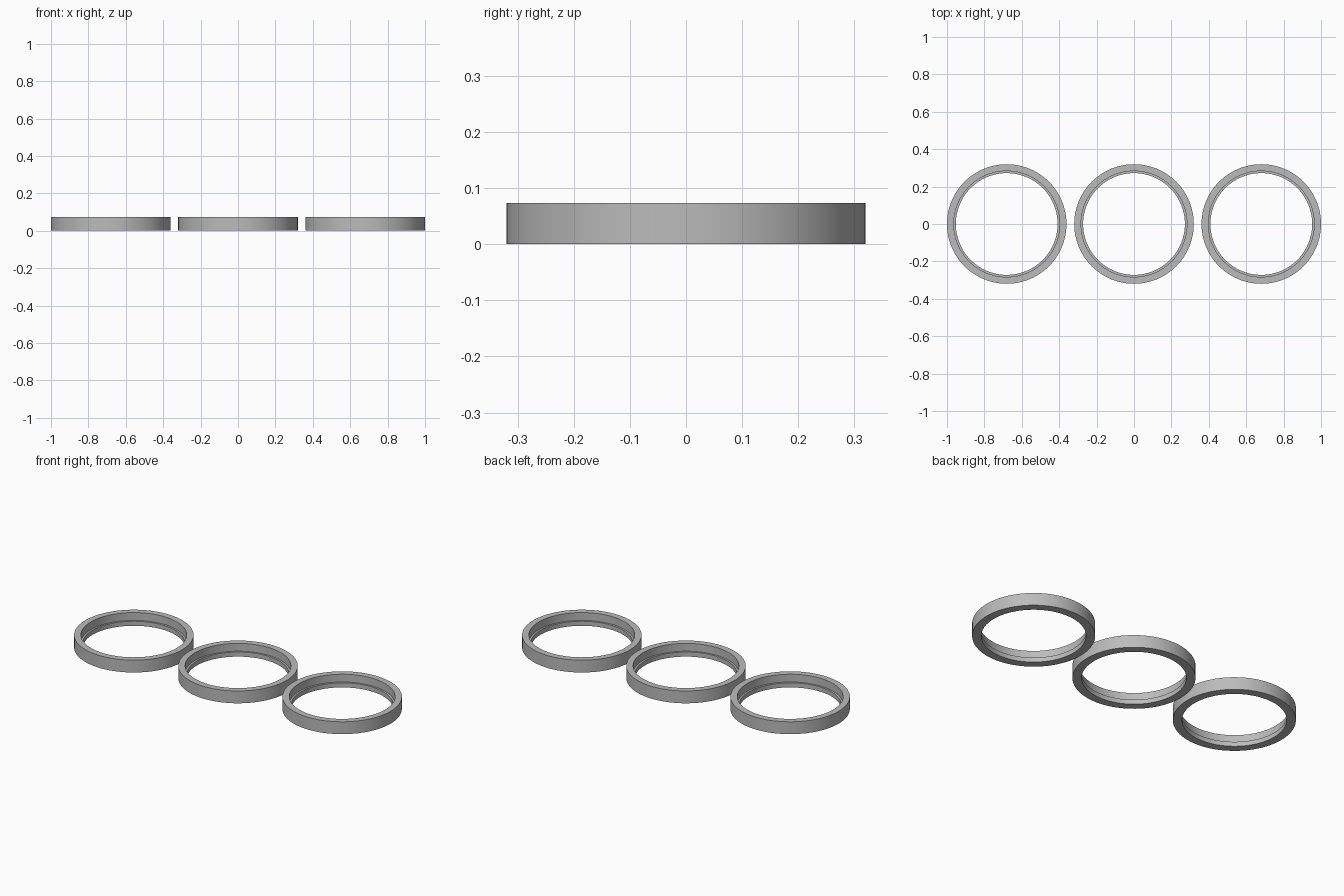
import bpy
import bmesh
import math

if "Cube" in bpy.data.objects:
    bpy.data.objects.remove(bpy.data.objects["Cube"])

OUTER, UPPER_BORE, LOWER_BORE = 0.3195, 0.283, 0.272
HEIGHT, LEDGE = 0.073, 0.027
SPACING = 1 - OUTER

grey = bpy.data.materials.new("plain grey")
grey.use_nodes = True
colour = (0.5, 0.5, 0.5, 1)
grey.diffuse_color = colour
grey.node_tree.nodes["Principled BSDF"].inputs["Base Color"].default_value = colour


def make_ring(name, x):
    """Lathe a stepped cross-section into a ring."""
    profile = [(OUTER, 0), (OUTER, HEIGHT), (UPPER_BORE, HEIGHT),
               (UPPER_BORE, LEDGE), (LOWER_BORE, LEDGE), (LOWER_BORE, 0)]
    bm = bmesh.new()
    verts = [bm.verts.new((r, 0, z)) for r, z in profile]
    edges = [bm.edges.new((a, b)) for a, b in zip(verts, verts[1:] + verts[:1])]
    bmesh.ops.spin(bm, geom=verts + edges, cent=(0, 0, 0), axis=(0, 0, 1),
                   angle=math.tau, steps=96)
    bmesh.ops.remove_doubles(bm, verts=bm.verts[:], dist=0.0005)
    bmesh.ops.recalc_face_normals(bm, faces=bm.faces[:])
    mesh = bpy.data.meshes.new(name)
    bm.to_mesh(mesh)
    bm.free()
    mesh.materials.append(grey)
    ring = bpy.data.objects.new(name, mesh)
    ring.location.x = x
    bpy.context.collection.objects.link(ring)
    return ring


# Three matching rings in a row
rings = [make_ring(name, x) for name, x in
         (("right_ring", -SPACING), ("middle_ring", 0), ("left_ring", SPACING))]

# Smooth round walls with crisp rims and ledges
bpy.ops.object.select_all(action="DESELECT")
for ring in rings:
    ring.select_set(True)
bpy.context.view_layer.objects.active = rings[0]
bpy.ops.object.shade_smooth_by_angle(angle=math.radians(30))
